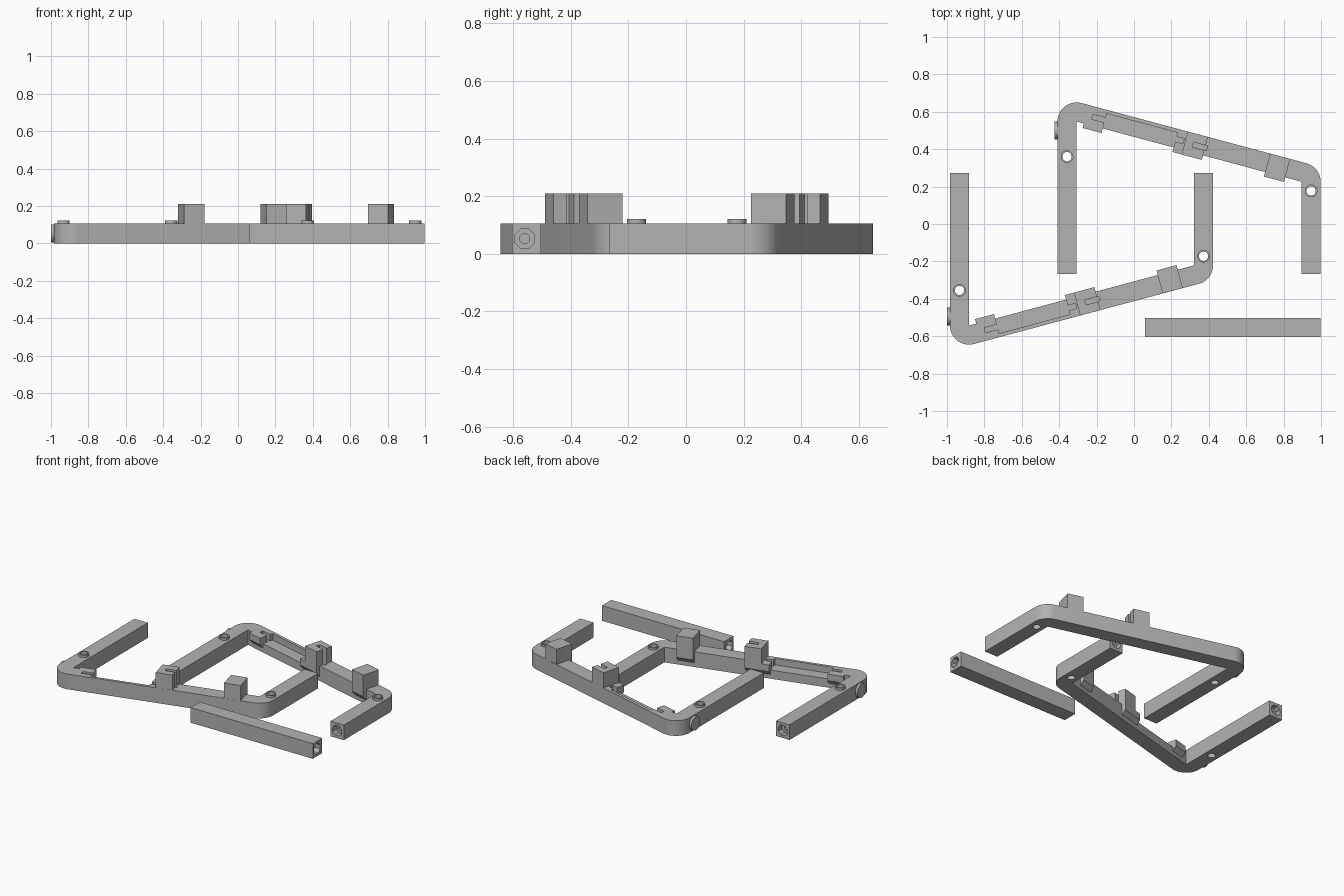
import bpy, bmesh
from math import sin, cos, pi, radians
from mathutils import Matrix, Vector

if "Cube" in bpy.data.objects:
    bpy.data.objects.remove(bpy.data.objects["Cube"], do_unlink=True)

# One plain grey for everything
grey = bpy.data.materials.new("plain_grey")
grey.use_nodes = True
color = (0.45, 0.45, 0.45, 1)
grey.diffuse_color = color
grey.node_tree.nodes["Principled BSDF"].inputs["Base Color"].default_value = color

W, H = 0.102, 0.105            # bar width and height
TILT = radians(15)
P0 = Vector((-0.882, -0.543))  # inner corner beside the left leg
P1 = Vector((0.321, -0.221))   # inner corner beside the right leg
LEG_END = 0.272
FLOOR = 0.06
IDENT = Matrix.Identity(4)
# Sloping bar space: profile x = inward, profile y = up, depth = along the bar
BAR = (Matrix.Translation((P0.x, P0.y, 0)) @ Matrix.Rotation(TILT, 4, "Z")
       @ Matrix(((0, 0, 1, 0), (1, 0, 0, 0), (0, 1, 0, 0), (0, 0, 0, 1))))


def prism(name, points, lo, hi, matrix=IDENT):
    """Extrude a 2D outline from depth lo to hi."""
    bm = bmesh.new()
    face = bm.faces.new([bm.verts.new((x, y, lo)) for x, y in points])
    ext = bmesh.ops.extrude_face_region(bm, geom=[face])
    tops = [v for v in ext["geom"] if isinstance(v, bmesh.types.BMVert)]
    bmesh.ops.translate(bm, vec=(0, 0, hi - lo), verts=tops)
    bm.transform(matrix)
    bmesh.ops.recalc_face_normals(bm, faces=bm.faces)
    mesh = bpy.data.meshes.new(name)
    bm.to_mesh(mesh)
    bm.free()
    mesh.materials.append(grey)
    obj = bpy.data.objects.new(name, mesh)
    bpy.context.collection.objects.link(obj)
    return obj


def rect(x0, x1, y0, y1):
    return [(x0, y0), (x1, y0), (x1, y1), (x0, y1)]


def arc(center, r, a0, a1, n):
    return [(center[0] + r * cos(a0 + (a1 - a0) * i / n),
             center[1] + r * sin(a0 + (a1 - a0) * i / n)) for i in range(n + 1)]


def circle(r, n):
    return arc((0, 0), r, pi / n, 2 * pi + pi / n, n)[:-1]


def combine(target, tool, operation):
    """Apply a boolean and discard the tool."""
    mod = target.modifiers.new("cut", "BOOLEAN")
    mod.object, mod.operation, mod.solver = tool, operation, "EXACT"
    deps = bpy.context.evaluated_depsgraph_get()
    mesh = bpy.data.meshes.new_from_object(target.evaluated_get(deps))
    target.modifiers.clear()
    target.data = mesh
    bpy.data.objects.remove(tool, do_unlink=True)


def add(target, *args):
    combine(target, prism("addition", *args), "UNION")


def cut(target, *args):
    combine(target, prism("cutter", *args), "DIFFERENCE")


def socket(target, location, rotation):
    """Stepped octagonal socket sunk into a bar end."""
    place = Matrix.Translation(location) @ rotation
    cut(target, circle(0.037, 8), -0.04, 0.02, place)
    cut(target, circle(0.018, 8), -0.1, 0, place)


# Bent side frame with rounded outer corners
outline = [(P0.x, LEG_END), (P0.x - W, LEG_END)]
outline += arc(P0, W, pi, 1.5 * pi + TILT, 14)
outline += arc(P1, W, 1.5 * pi + TILT, 2 * pi, 10)
outline += [(P1.x + W, LEG_END), (P1.x, LEG_END), tuple(P1), tuple(P0)]
frame = prism("front_frame", outline, 0, H)

# Board recesses on the inner side of the sloping bar
cut(frame, rect(-0.082, 0.01, FLOOR, 0.3), 0.145, 0.54, BAR)
cut(frame, rect(-0.055, 0.01, FLOOR, 0.3), 0.70, 1.044, BAR)


# Holder blocks with a sloped underside, and the raised wall between them
def block(start, end, top, back=-W):
    add(frame, [(back, 0.03), (0, 0.03), (0.025, 0.06), (0.025, top), (back, top)],
        start, end, BAR)


block(0.04, 0.145, H, -0.09)
block(0.537, 0.60, H, -0.09)
block(0.588, 0.70, 0.21)
block(1.044, 1.155, 0.21)
add(frame, rect(-W, -0.055, 0.03, 0.14), 0.69, 1.05, BAR)

# Board slots in the block ends
for start, end, v, top in ((0.075, 0.15, -0.06, 0.3), (0.53, 0.58, -0.06, H + 0.01),
                           (0.632, 0.71, -0.055, 0.3), (1.03, 1.109, -0.055, 0.3)):
    cut(frame, rect(v, v + 0.027, FLOOR, top), start, end, BAR)

# Raised collars with through holes on the legs
for x, y in ((P0.x - W / 2, -0.355), (P1.x + W / 2, -0.172)):
    place = Matrix.Translation((x, y, 0))
    add(frame, circle(0.034, 16), 0.05, 0.121, place)
    cut(frame, circle(0.025, 16), -0.1, 0.3, place)
    # Sockets in the leg ends
for x in (P0.x - W / 2, P1.x + W / 2):
    socket(frame, (x, LEG_END, H / 2), Matrix.Rotation(-pi / 2, 4, "X"))

# Round boss on the outside of the left leg
boss_place = Matrix.Translation((P0.x - W, -0.495, H / 2)) @ Matrix.Rotation(-pi / 2, 4, "Y")
add(frame, circle(0.048, 24), -0.03, 0.016, boss_place)

# Mirrored frame behind, shifted sideways
rear = frame.copy()
rear.data = frame.data.copy()
rear.name = "rear_frame"
bpy.context.collection.objects.link(rear)
rear.data.transform(Matrix.Translation((0.575, 0.005, 0)) @ Matrix.Diagonal((1, -1, 1, 1)))
rear.data.flip_normals()

# Loose cross bar with a socket in each end
bar = prism("cross_bar", rect(0.06, 0.997, -0.605, -0.503), 0, H)
socket(bar, (0.997, -0.56, H / 2), Matrix.Rotation(pi / 2, 4, "Y"))
socket(bar, (0.06, -0.56, H / 2), Matrix.Rotation(-pi / 2, 4, "Y"))

# Smooth rounded corners, sharp edges elsewhere
bpy.ops.object.select_all(action="DESELECT")
for obj in (frame, rear, bar):
    obj.select_set(True)
bpy.context.view_layer.objects.active = frame
bpy.ops.object.shade_smooth_by_angle(angle=radians(30))
